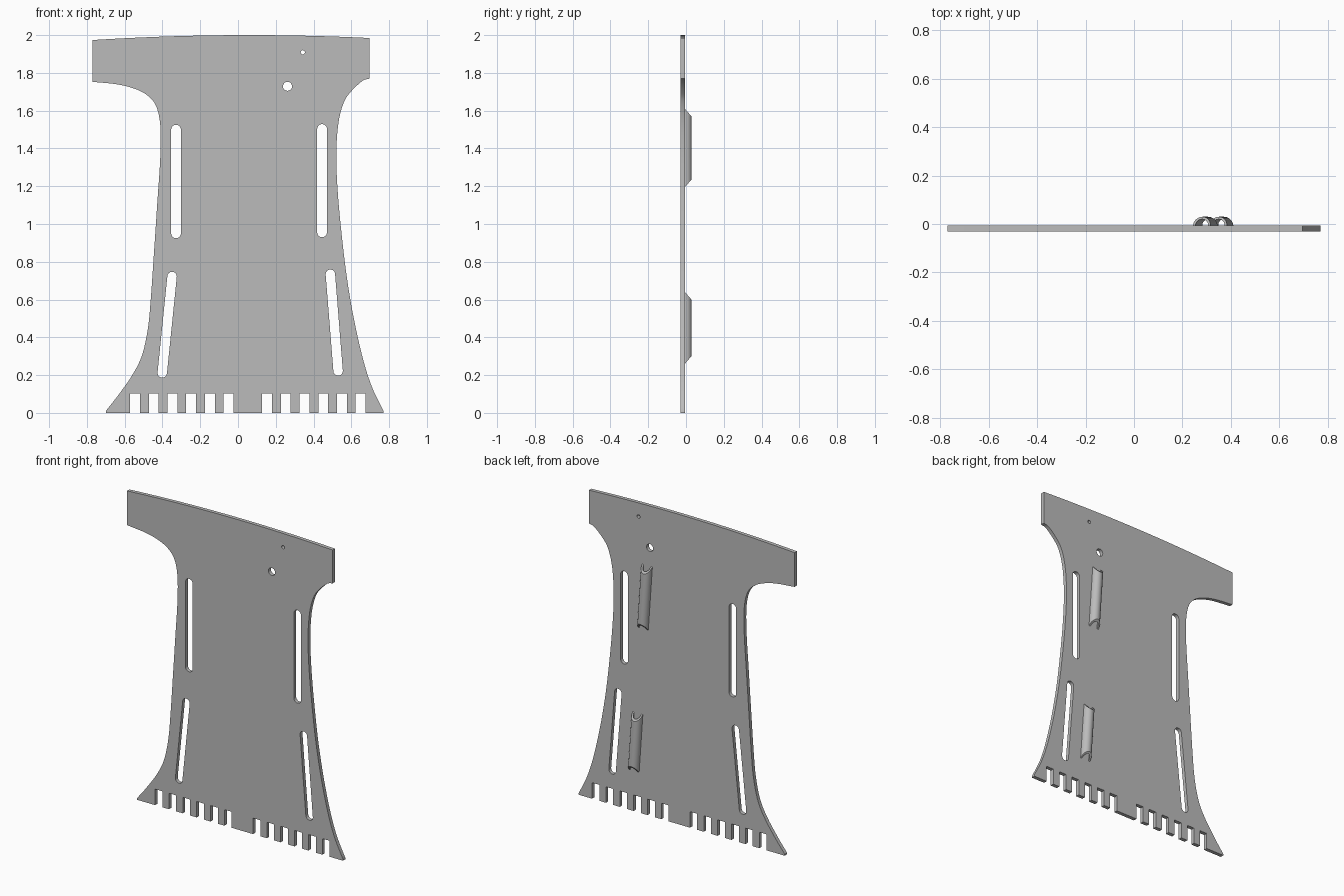
import bpy, bmesh
from math import sin, cos, pi, atan2
from mathutils import Vector

if "Cube" in bpy.data.objects:
    bpy.data.objects.remove(bpy.data.objects["Cube"], do_unlink=True)

grey = bpy.data.materials.new("plain grey")
grey.use_nodes = True
colour = (0.5, 0.5, 0.5, 1)
grey.diffuse_color = colour
grey.node_tree.nodes["Principled BSDF"].inputs["Base Color"].default_value = colour

BACK = -0.006        # rear surface of the plate
THICK = 0.024


def smooth_path(points, steps=6):
    """Catmull-Rom curve through the points."""
    p = [Vector(q) for q in points]
    p = [2 * p[0] - p[1]] + p + [2 * p[-1] - p[-2]]
    out = []
    for a, b, c, d in zip(p, p[1:], p[2:], p[3:]):
        for i in range(steps):
            t = i / steps
            out.append(0.5 * (2 * b + (c - a) * t + (2 * a - 5 * b + 4 * c - d) * t ** 2
                              + (3 * b - a - 3 * c + d) * t ** 3))
    return out + [p[-2]]


def slot(top, bottom, r, n=10):
    """Round-ended slot; equal ends give a round hole."""
    top, bottom = Vector(top), Vector(bottom)
    d = top - bottom
    turn = atan2(d.y, d.x) - pi / 2 if d.length else 0
    loop = []
    for centre, start in ((top, turn), (bottom, turn + pi)):
        for i in range(n + (1 if d.length else 0)):
            a = start + pi * i / n
            loop.append(centre + r * Vector((cos(a), sin(a))))
    return loop


def finish(obj):
    """Weld, fix normals, colour and shade a part."""
    bm = bmesh.new()
    bm.from_mesh(obj.data)
    bmesh.ops.remove_doubles(bm, verts=bm.verts, dist=0.0001)
    bmesh.ops.recalc_face_normals(bm, faces=bm.faces)
    bm.to_mesh(obj.data)
    bm.free()
    obj.data.materials.clear()
    obj.data.materials.append(grey)
    bpy.ops.object.select_all(action='DESELECT')
    obj.select_set(True)
    bpy.context.view_layer.objects.active = obj
    bpy.ops.object.shade_smooth_by_angle()


# Plate outline: left side, toothed foot, right side, arched top
left_side = smooth_path([(-0.771, 1.753), (-0.625, 1.737), (-0.52, 1.705), (-0.457, 1.66),
                         (-0.425, 1.6), (-0.41, 1.5), (-0.412, 1.34), (-0.426, 1.13),
                         (-0.444, 0.86), (-0.462, 0.6), (-0.478, 0.44), (-0.51, 0.3),
                         (-0.563, 0.195), (-0.637, 0.09), (-0.7, 0.01)])
right_side = smooth_path([(0.77, 0.01), (0.71, 0.135), (0.663, 0.28), (0.615, 0.49),
                          (0.578, 0.705), (0.552, 0.915), (0.531, 1.13), (0.521, 1.31),
                          (0.523, 1.445), (0.536, 1.56), (0.563, 1.65), (0.6, 1.703),
                          (0.658, 1.757), (0.697, 1.77)])
foot = [(-0.7, 0)]
for first in (-0.545, 0.154):
    for k in range(6):
        x, w, h = first + 0.099 * k, 0.026, 0.103
        foot += [(x - w, 0), (x - w, h), (x + w, h), (x + w, 0)]
foot.append((0.77, 0))
top = []
for i in range(25):
    x = 0.697 - 1.468 * i / 24
    top.append((x, 2 - 0.038 * (x - 0.06) ** 2))
outline = left_side + foot + right_side + top

# Long slots and round holes
openings = [slot((-0.328, 1.499), (-0.328, 0.951), 0.026),
            slot((0.445, 1.503), (0.445, 0.956), 0.026),
            slot((-0.349, 0.722), (-0.401, 0.212), 0.025),
            slot((0.489, 0.734), (0.53, 0.222), 0.025),
            slot((0.262, 1.729), (0.262, 1.729), 0.024),
            slot((0.343, 1.909), (0.343, 1.909), 0.011)]

curve = bpy.data.curves.new("plate", 'CURVE')
curve.dimensions = '2D'
curve.fill_mode = 'BOTH'
curve.extrude = THICK / 2
for loop in [outline] + openings:
    spline = curve.splines.new('POLY')
    spline.points.add(len(loop) - 1)
    for point, (x, z) in zip(spline.points, loop):
        point.co = (x, z, 0, 1)
    spline.use_cyclic_u = True
plate = bpy.data.objects.new("plate", curve)
plate.rotation_euler.x = pi / 2
plate.location.y = BACK - THICK / 2
bpy.context.collection.objects.link(plate)
bpy.ops.object.select_all(action='DESELECT')
plate.select_set(True)
bpy.context.view_layer.objects.active = plate
bpy.ops.object.convert(target='MESH')
finish(plate)


# Half-round channels on the back, both along one leaning line
def channel(name, low, high, outer=0.036, inner=0.026, n=16):
    bm = bmesh.new()
    rings = []
    for z, slant in ((low, 1), (high, -1)):
        for r in (outer, inner):
            ring = []
            for i in range(n + 1):
                a = pi * i / n
                rise = r * sin(a)
                height = z + slant * 1.15 * rise
                axis = 0.28 + 0.07 * (1.61 - height)
                ring.append(bm.verts.new((axis + r * cos(a), BACK + rise, height)))
            rings.append(ring)
    for a, b in ((0, 1), (1, 3), (3, 2), (2, 0)):
        for i in range(n):
            bm.faces.new((rings[a][i], rings[a][i + 1], rings[b][i + 1], rings[b][i]))
    for i in (0, n):
        bm.faces.new([rings[k][i] for k in (0, 1, 3, 2)])
    mesh = bpy.data.meshes.new(name)
    bm.to_mesh(mesh)
    bm.free()
    obj = bpy.data.objects.new(name, mesh)
    bpy.context.collection.objects.link(obj)
    finish(obj)


channel("upper_channel", 1.195, 1.61)
channel("lower_channel", 0.26, 0.64)
